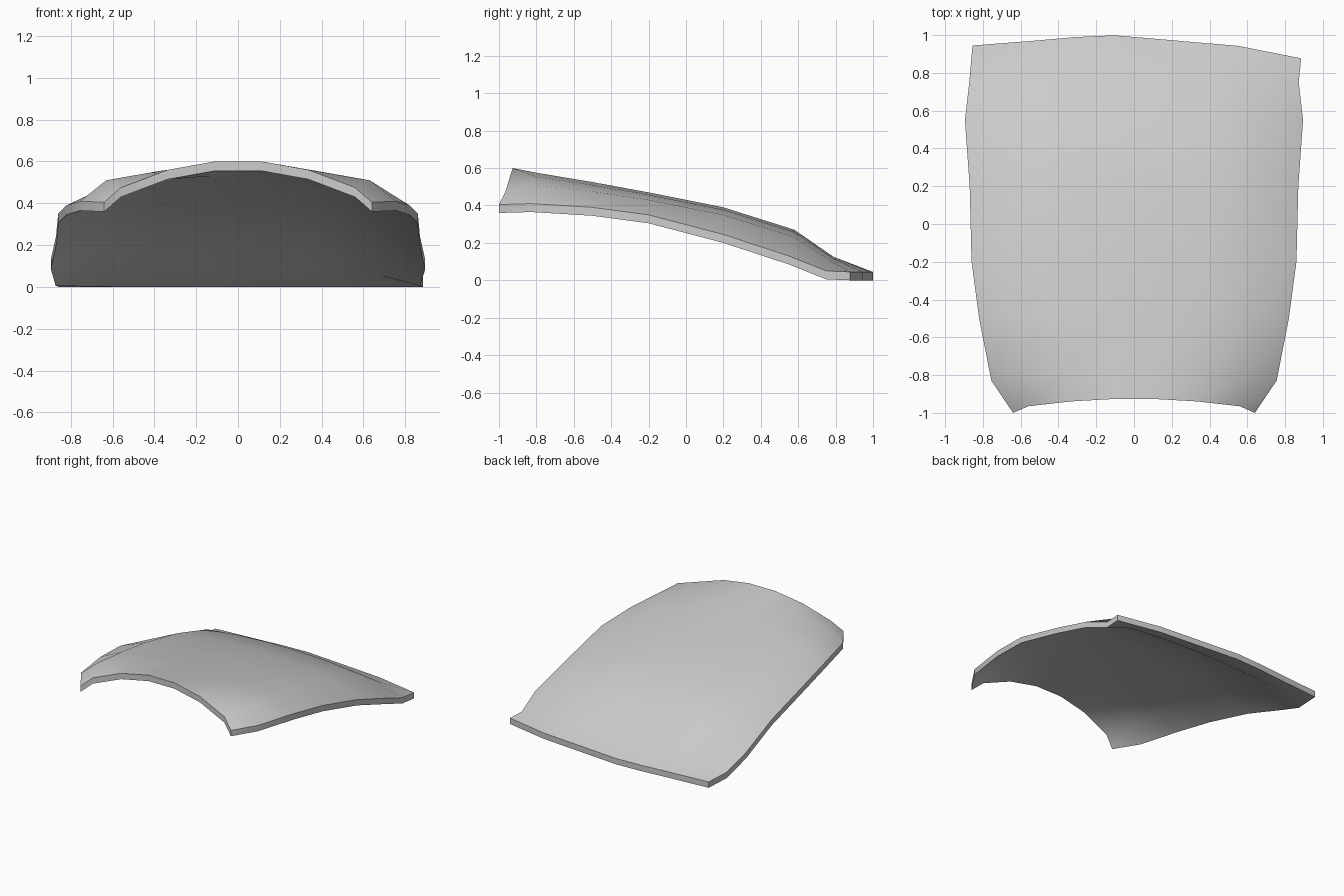
import bpy, bmesh

cube = bpy.data.objects.get("Cube")
if cube:
    bpy.data.objects.remove(cube)

THICKNESS = 0.045

# Cross-sections from front to back:
# (centre y, shoulder y, edge y), centre z, (shoulder x, z), (edge x, z)
SECTIONS = [
    ((-0.925, -0.965, -1.0), 0.60, (0.56, 0.475), (0.64, 0.405)),
    ((-0.80, -0.80, -0.83), 0.575, (0.63, 0.51), (0.755, 0.41)),
    ((-0.50, -0.50, -0.50), 0.525, (0.64, 0.475), (0.82, 0.39)),
    ((-0.20, -0.20, -0.20), 0.47, (0.65, 0.43), (0.86, 0.35)),
    ((0.20, 0.20, 0.20), 0.39, (0.65, 0.35), (0.87, 0.245)),
    ((0.58, 0.57, 0.55), 0.27, (0.66, 0.235), (0.895, 0.13)),
    ((0.79, 0.78, 0.75), 0.125, (0.68, 0.10), (0.872, 0.05)),
    ((1.0, 0.97, 0.945), 0.045, (0.53, 0.045), (0.855, 0.045)),
]
# Crown curve from centre to shoulder: (fraction of x, fraction of drop)
CROWN = [(0.2, 0.0), (0.6, 0.32), (1.0, 1.0)]


def half_section(section, side):
    """Points from the crown to the edge on one side."""
    (yc, ys, ye), zc, (xs, zs), (xe, ze) = section
    points = [(side * xs * f, yc + (ys - yc) * f * f, zc + (zs - zc) * d)
              for f, d in CROWN]
    points.append((side * xe, ye, ze))
    return points


# The rear edge sweeps forward further on the left
rows = [half_section(s, -1)[::-1] + half_section(s, 1) for s in SECTIONS]
rear = rows[-1]
rear[-3:] = [(0.33, 0.962, 0.045), (0.55, 0.943, 0.045), (0.885, 0.877, 0.045)]
rear[-4] = (0.06, 0.985, 0.045)

# Curved upper skin
bm = bmesh.new()
grid = [[bm.verts.new(p) for p in row] for row in rows]
for a, b in zip(grid, grid[1:]):
    for i in range(len(a) - 1):
        bm.faces.new((a[i], a[i + 1], b[i + 1], b[i]))

# Underside and rim
copy = bmesh.ops.extrude_face_region(bm, geom=bm.faces[:], use_keep_orig=True)
lower = [g for g in copy["geom"] if isinstance(g, bmesh.types.BMVert)]
bmesh.ops.translate(bm, verts=lower, vec=(0, 0, -THICKNESS))
bmesh.ops.recalc_face_normals(bm, faces=bm.faces[:])

mesh = bpy.data.meshes.new("curved_panel")
bm.to_mesh(mesh)
bm.free()
panel = bpy.data.objects.new("curved_panel", mesh)
bpy.context.collection.objects.link(panel)

# Plain grey finish
grey = bpy.data.materials.new("light_grey")
grey.use_nodes = True
colour = (0.6, 0.6, 0.6, 1.0)
grey.diffuse_color = colour
grey.node_tree.nodes["Principled BSDF"].inputs["Base Color"].default_value = colour
mesh.materials.append(grey)

# Smooth skin with crisp rim
bpy.ops.object.select_all(action="DESELECT")
panel.select_set(True)
bpy.context.view_layer.objects.active = panel
bpy.ops.object.shade_smooth_by_angle(angle=0.7)
